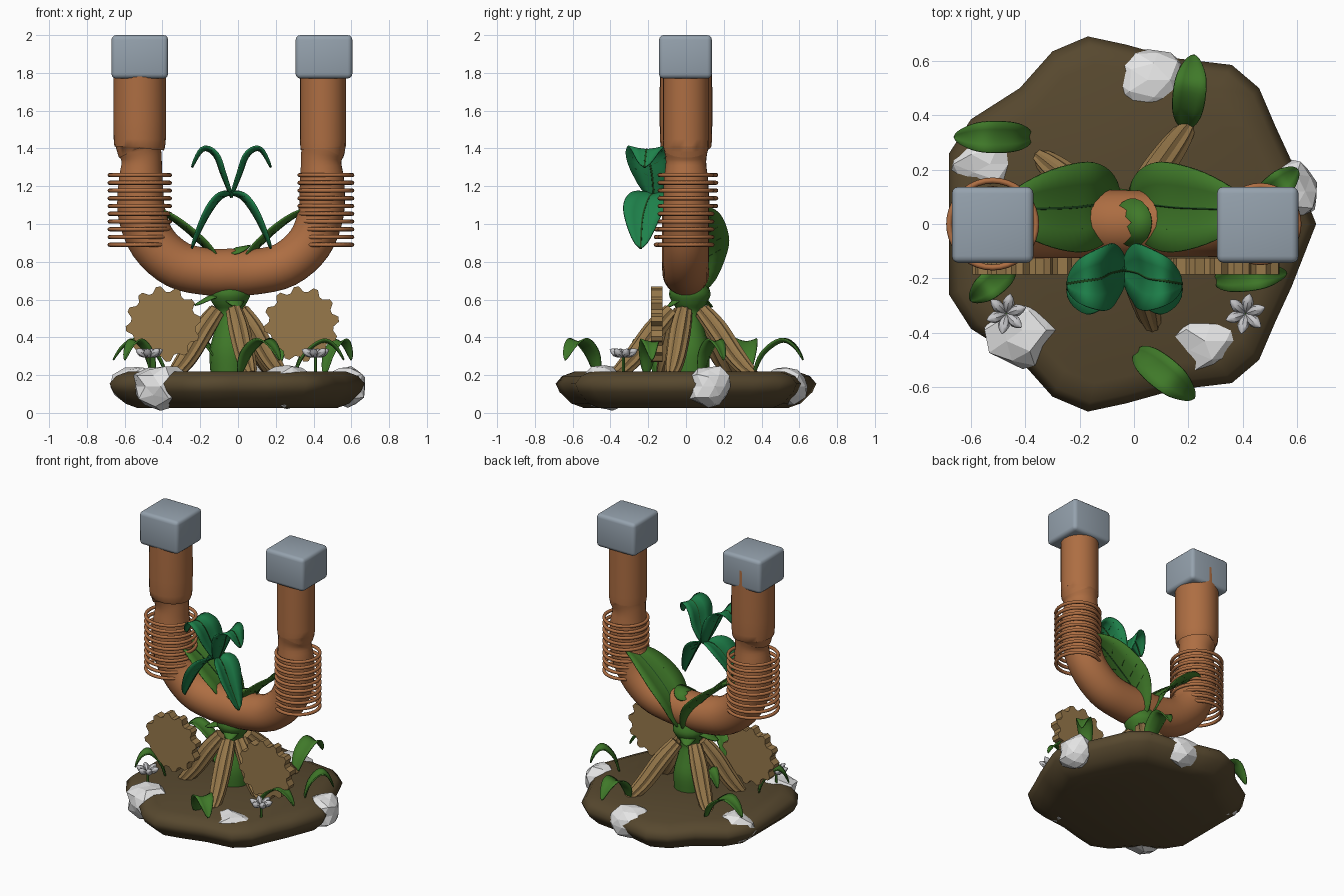
import bpy, bmesh, math, random
from mathutils import Vector as V, Matrix

random.seed(4)
if "Cube" in bpy.data.objects:
    bpy.data.objects.remove(bpy.data.objects["Cube"])


def material(name, *rgb):
    m = bpy.data.materials.new(name)
    m.use_nodes = True
    m.diffuse_color = (*rgb, 1)
    m.node_tree.nodes["Principled BSDF"].inputs["Base Color"].default_value = (*rgb, 1)
    return m


copper = material("copper", .42, .155, .055)
steel = material("steel grey", .30, .36, .42)
soil = material("dark soil", .095, .065, .028)
stone = material("white stone", .78, .78, .78)
green = material("leaf green", .05, .19, .022)
jade = material("jade green", .013, .22, .07)
vein = material("dark vein green", .012, .06, .012)
wood = material("wood", .31, .19, .07)
petal_grey = material("petal grey", .56, .56, .58)


def finish(name, bm, mat, angle=40):
    bmesh.ops.recalc_face_normals(bm, faces=bm.faces)
    me = bpy.data.meshes.new(name)
    bm.to_mesh(me)
    bm.free()
    ob = bpy.data.objects.new(name, me)
    bpy.context.collection.objects.link(ob)
    me.materials.append(mat)
    if angle:
        bpy.ops.object.select_all(action="DESELECT")
        ob.select_set(True)
        bpy.context.view_layer.objects.active = ob
        bpy.ops.object.shade_smooth_by_angle(angle=math.radians(angle))
    return ob


def loft(name, rings, mat, angle=40):
    """Skin a stack of closed rings and cap both ends."""
    bm = bmesh.new()
    rows = [[bm.verts.new(p) for p in r] for r in rings]
    n = len(rows[0])
    for a, b in zip(rows, rows[1:]):
        for i in range(n):
            bm.faces.new((a[i], a[(i + 1) % n], b[(i + 1) % n], b[i]))
    bm.faces.new(rows[0])
    bm.faces.new(rows[-1])
    return finish(name, bm, mat, angle)


def curve(points, steps=6):
    """Smooth Catmull-Rom path with any number of components."""
    p = [points[0], *points, points[-1]]
    out = []
    for k in range(1, len(p) - 2):
        for j in range(steps):
            t = j / steps
            out.append(tuple(.5 * (2 * b + (c - a) * t + (2 * a - 5 * b + 4 * c - d) * t * t
                                   + (3 * b - a - 3 * c + d) * t ** 3)
                             for a, b, c, d in zip(p[k - 1], p[k], p[k + 1], p[k + 2])))
    return out + [tuple(points[-1])]


def sweep(name, path, mat, sides=8, groove=0, angle=40):
    """Tube along (x, y, z, radius) samples; groove makes a ridged section."""
    pts = [V(p[:3]) for p in path]
    rings, side = [], None
    for i, c in enumerate(pts):
        d = (pts[min(i + 1, len(pts) - 1)] - pts[max(i - 1, 0)]).normalized()
        side = d.orthogonal() if side is None else side - d * side.dot(d)
        side.normalize()
        up = d.cross(side)
        ring = []
        for k in range(sides):
            a = math.tau * k / sides
            r = path[i][3] * (1 - groove * (k % 2))
            ring.append(c + (side * math.cos(a) + up * math.sin(a)) * r)
        rings.append(ring)
    return loft(name, rings, mat, angle)


def leaf(name, points, across, half, mat, fold=.25, veins=0):
    """Pointed blade along a path, with a raised or sunken fold."""
    path = [V(p) for p in curve(points, 5)]
    n, across = len(path) - 1, V(across).normalized()

    def at(t, s, lift=0):
        f = min(max(t * n, 0), n - 1e-4)
        i = int(f)
        d = path[i + 1] - path[i]
        w = half * math.sin(math.pi * t ** .85) ** .75 if 0 < t < 1 else .003
        up = across.cross(d).normalized()
        return path[i] + d * (f - i) + across * s * w + up * (fold * w * abs(s) ** 1.5 + lift)

    bm = bmesh.new()
    cols = (-1, -.5, 0, .5, 1)
    rows = [[bm.verts.new(at(i / n, s)) for s in cols] for i in range(n + 1)]
    for a, b in zip(rows, rows[1:]):
        for k in range(4):
            bm.faces.new((a[k], a[k + 1], b[k + 1], b[k]))
    ob = finish(name, bm, mat, 60)
    mod = ob.modifiers.new("thickness", "SOLIDIFY")
    mod.thickness, mod.offset = .008, 0
    if veins:
        sweep(name + "_midrib", [(*at(i / n, 0), .007) for i in range(n + 1)], vein, 5)
        for k in range(veins):
            t = .22 + .55 * k / veins
            for s in (-1, 1):
                sweep(name + "_vein", [(*at(t + .1 * q, s * q * .75), .004)
                                       for q in (.25, .6, 1)], vein, 4)


# Ground slab
half_outline = [(.67, 0), (.58, .23), (.52, .36), (.46, .5), (.36, .585), (.15, .61), (-.03, .66),
                (-.17, .69), (-.3, .635), (-.42, .5), (-.6, .385), (-.68, .26)]
outline = half_outline + [(x, -y) for x, y in reversed(half_outline[1:])]
loft("ground", [[(x * s, y * s, z) for x, y in outline] for z, s in
                ((.025, .78), (.05, .88), (.11, .97), (.155, 1), (.195, .95), (.22, .85))], soil, 70)

# Stones set into the rim
for x, y, sx, sy, sz in ((.05, .53, .15, .13, .11), (-.53, .22, .15, .11, .11), (.58, .12, .11, .12, .12),
                         (.26, -.43, .15, .13, .115), (-.41, -.39, .16, .15, .12)):
    bm = bmesh.new()
    bmesh.ops.create_icosphere(bm, subdivisions=2, radius=1)
    for v in bm.verts:
        v.co *= random.uniform(.85, 1.08)
        v.co = V((x + v.co.x * sx, y + v.co.y * sy, .14 + v.co.z * sz))
    finish("stone", bm, stone, 0)

# U-shaped pipe
bend = [(-.52, 1.9, .138), (-.52, 1.45, .138), (-.52, 1.4, .118), (-.51, 1.33, .107), (-.515, 1.22, .118),
        (-.51, 1.06, .127), (-.45, .9, .127), (-.32, .785, .127), (-.16, .747, .125), (-.035, .745, .125)]
right_bend = [(-.07 - x, z, min(r, .121)) for x, z, r in reversed(bend[:-1])]
sweep("pipe", curve([(x, 0, z, r) for x, z, r in bend + right_bend], 4), copper, 24, angle=50)

# End caps and wire coils
for x, cap_x, radius in ((-.52, -.52, .16), (.465, .455, .14)):
    bm = bmesh.new()
    bmesh.ops.create_cube(bm, size=1, matrix=Matrix.Translation((cap_x, -.003, 1.885))
                          @ Matrix.Diagonal((.3, .28, .23, 1)))
    bmesh.ops.bevel(bm, geom=bm.edges[:], offset=.025, segments=3, profile=.5, affect="EDGES")
    finish("end_cap", bm, steel, 50)
    for i in range(10):
        bpy.ops.mesh.primitive_torus_add(location=(x, 0, .89 + i * .041), major_radius=radius,
                                         minor_radius=.011, major_segments=36, minor_segments=8)
        ring = bpy.context.object
        ring.name = "coil_ring"
        ring.data.materials.append(copper)
        bpy.ops.object.shade_smooth()

# Green stem with a swollen head
stem = [(.2, .1), (.33, .105), (.45, .075), (.53, .06), (.58, .09), (.63, .11), (.69, .09)]
sweep("stem", curve([(-.045, .02, z, r) for z, r in stem], 4), green, 16)
for tip in ((-.23, -.03, .57), (.12, .0, .64), (-.1, .14, .56), (.0, -.1, .56)):
    d = V(tip) - V((-.045, .02, .64))
    leaf("collar_leaf", [(-.045, .02, .64), V((-.045, .02, .66)) + d * .5, tip],
         (-d.y, d.x, 0), .06, green)

# Ridged wooden roots
for x, y in ((.2, .36), (.07, -.38), (-.35, .25), (-.35, -.13), (.24, -.08)):
    o, e = V((-.045, .01, 0)), V((x, y, 0))
    path = []
    for f, z, r in ((.22, .54, .045), (.45, .44, .058), (.7, .31, .055), (.88, .235, .045), (1, .2, .03)):
        c = o.lerp(e, f)
        path.append((c.x, c.y, z, r))
    sweep("root", curve(path, 4), wood, 18, .16, 15)

# Toothed wheels
for x in (-.395, .335):
    rings = []
    for y in (-.185, -.125):
        ring = []
        for k in range(48):
            a, r = math.tau * (k + .5) / 48, (.2, .2, .172, .172)[k % 4]
            ring.append((x + r * math.cos(a), y, .47 + r * math.sin(a)))
        rings.append(ring)
    loft("gear", rings, wood, 20)

# Broad leaves draped over the pipe, and the four-leaf sprig, mirrored about x = -0.035
for s in (-1, 1):
    def side(pts):
        return [(-.035 + s * x, y, z) for x, y, z in pts]
    leaf("broad_leaf", side([(.02, .07, .64), (.1, .07, .82), (.2, .06, .93), (.34, .055, 1.04), (.47, .05, 1.09)]),
         (0, -s, 0), .165, green, .2, 4)
    leaf("sprig_upper_leaf", side([(.0, -.17, 1.14), (.05, -.18, 1.26), (.09, -.2, 1.36), (.15, -.21, 1.39),
                                   (.21, -.22, 1.3)]), (0, s, 0), .12, jade, -.2, 4)
    leaf("sprig_lower_leaf", side([(.0, -.17, 1.16), (.06, -.2, 1.13), (.13, -.23, 1.03), (.21, -.24, .87)]),
         (0, s, 0), .115, jade, -.3, 4)

# Notched leaf resting on the pipe
bm = bmesh.new()
rim = [bm.verts.new((-.01, .005, .877))]
for k in range(15):
    a = math.radians(-145 + k * 290 / 14)
    x, y = .07 * math.cos(a), .09 * math.sin(a)
    rim.append(bm.verts.new((x - .005, y + .005, .873 + x * .25 - y * y * 3)))
for a, b in zip(rim[1:], rim[2:]):
    bm.faces.new((rim[0], a, b))
patch = finish("pipe_leaf", bm, green)
patch.modifiers.new("thickness", "SOLIDIFY").thickness = .009

# Arching ground leaves: base x, y and tip x, y, half width
for bx, by, tx, ty, w in ((.19, .36, .22, .62, .06), (-.38, .32, -.66, .32, .058), (.01, -.47, .22, -.64, .06),
                          (.3, -.21, .56, -.18, .05), (-.45, -.16, -.6, -.28, .05), (.46, .08, .6, .2, .05),
                          (-.1, .0, -.28, .05, .05)):
    b, t = V((bx, by, .2)), V((tx, ty, .28))
    d = t - b
    mids = [b + d * f + V((0, 0, h)) for f, h in ((.2, .09), (.55, .13), (.8, .085))]
    leaf("ground_leaf", [b, *mids, t], (-d.y, d.x, 0), w, green, -.3)

# Six-petal flowers
for x in (-.47, .41):
    c = V((x, -.33, .295))
    sweep("flower_stalk", [(x, -.33, .2, .008), (x, -.33, .3, .008)], green, 6)
    for k in range(6):
        a = math.tau * (k + .3) / 6
        d = V((math.cos(a), math.sin(a), .55))
        sweep("petal", [(*(c + d * f), r) for f, r in ((.005, .006), (.025, .018), (.045, .022),
                                                       (.062, .014), (.075, .002))], petal_grey, 8)
